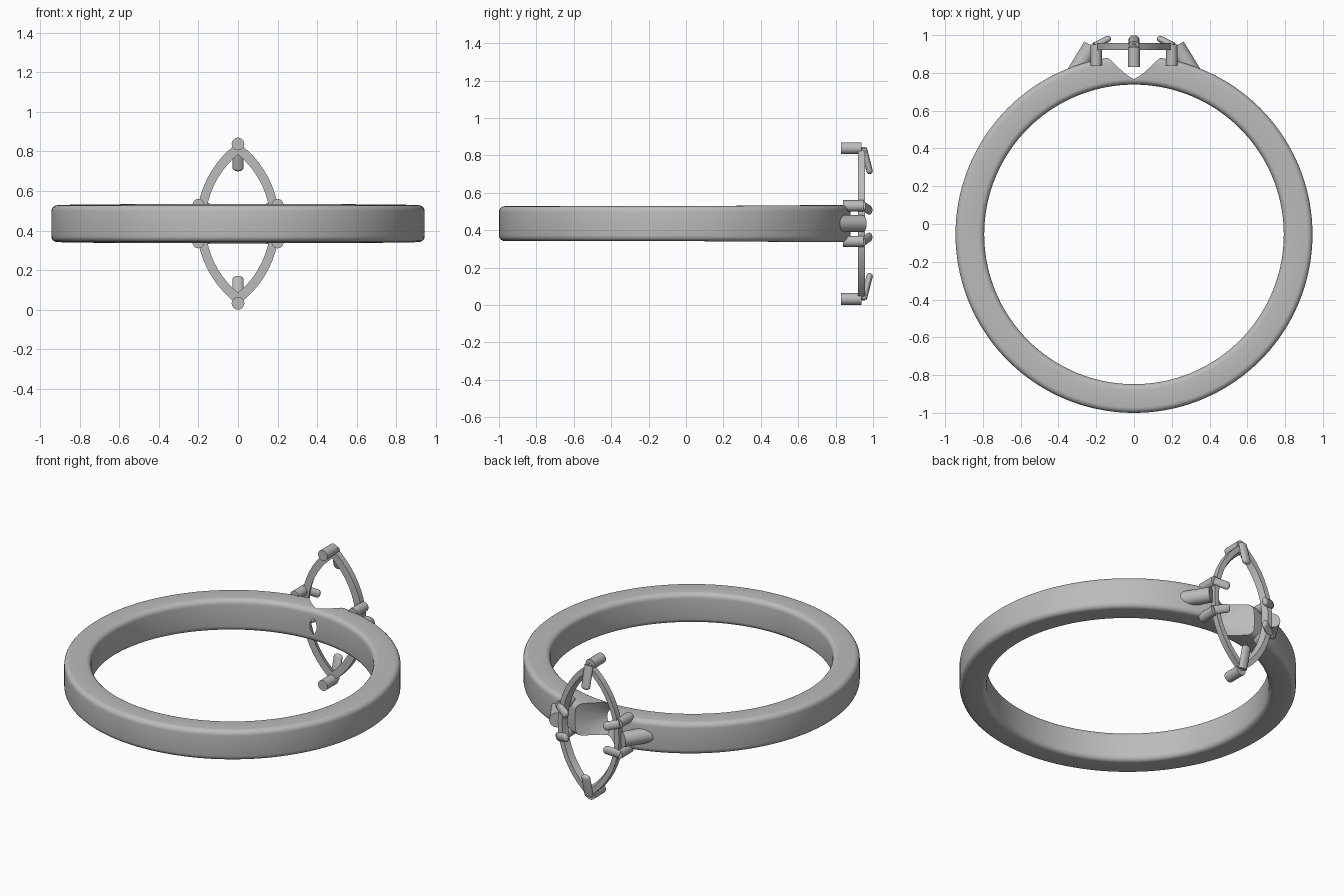
import bpy, bmesh, math
from mathutils import Vector

cube = bpy.data.objects.get("Cube")
if cube:
    bpy.data.objects.remove(cube)

metal = bpy.data.materials.new("grey metal")
metal.use_nodes = True
GREY = (0.5, 0.5, 0.5, 1)
metal.diffuse_color = GREY
metal.node_tree.nodes["Principled BSDF"].inputs["Base Color"].default_value = GREY

MID = 0.435            # height of the centre plane
BAND_Y = -0.055        # centre of the finger band


def finish(name, bm, smooth=35):
    bmesh.ops.recalc_face_normals(bm, faces=bm.faces)
    mesh = bpy.data.meshes.new(name)
    bm.to_mesh(mesh)
    bm.free()
    mesh.materials.append(metal)
    ob = bpy.data.objects.new(name, mesh)
    bpy.context.collection.objects.link(ob)
    shade(ob, smooth)
    return ob


def shade(ob, angle=35):
    bpy.ops.object.select_all(action='DESELECT')
    ob.select_set(True)
    bpy.context.view_layer.objects.active = ob
    bpy.ops.object.shade_smooth_by_angle(angle=math.radians(angle))


def loft(name, rings, closed=False, caps=True, smooth=35):
    """Skin a list of equal-length point loops."""
    bm = bmesh.new()
    loops = [[bm.verts.new(p) for p in ring] for ring in rings]
    pairs = list(zip(loops, loops[1:]))
    if closed:
        pairs.append((loops[-1], loops[0]))
    for a, b in pairs:
        for i in range(len(a)):
            j = (i + 1) % len(a)
            bm.faces.new((a[i], a[j], b[j], b[i]))
    if caps and not closed:
        bm.faces.new(loops[0])
        bm.faces.new(loops[-1])
    return finish(name, bm, smooth)


def marquise(w, h, y, steps=20):
    """Pointed oval of half width w and half height h, in the plane y."""
    c = (h * h - w * w) / (2 * w)
    r = w + c
    a = math.asin(h / r)
    arc = [(r * math.cos(t) - c, r * math.sin(t))
           for t in (-a + 2 * a * i / steps for i in range(steps))]
    return [(x, y, MID + z) for x, z in arc] + [(-x, y, MID - z) for x, z in arc]


def rod(name, start, end, rx, rz, rounded=False):
    """Rod of elliptical section; a rounded one has a domed far end."""
    start, end = Vector(start), Vector(end)
    axis = (end - start).normalized()
    # the wide axis lies across the rod and along the face of the head
    side = axis.cross(Vector((0, 1, 0)))
    if side.length < 0.01:
        side = Vector((1, 0, 0))
    side.normalize()
    up = axis.cross(side)
    stations = [(start, 1)]
    if rounded:
        for i in range(5):
            t = math.radians(20 * i)
            stations.append((end + axis * rz * (math.sin(t) - 1), math.cos(t)))
    else:
        stations.append((end, 1))
    angles = [math.tau * i / 24 for i in range(24)]
    return loft(name, [[p + side * rx * s * math.cos(t) + up * rz * s * math.sin(t)
                        for t in angles] for p, s in stations])


# finger band: rounded rectangle turned around z, a little taller at the back
profile = []
R_IN, R_OUT, HALF, ROUND = 0.793, 0.945, 0.093, 0.03
for k, (cx, cz) in enumerate(((R_OUT - ROUND, HALF - ROUND), (R_IN + ROUND, HALF - ROUND),
                              (R_IN + ROUND, ROUND - HALF), (R_OUT - ROUND, ROUND - HALF))):
    for i in range(6):
        t = math.radians(90 * k + 18 * i)
        profile.append((cx + ROUND * math.cos(t), cz + ROUND * math.sin(t)))
rings = []
for i in range(144):
    t = math.tau * i / 144
    swell = 1 + 0.07 * max(0, math.sin(t))
    rings.append([(r * math.cos(t), BAND_Y + r * math.sin(t), MID + z * swell)
                  for r, z in profile])
band = loft("finger_band", rings, closed=True)

# seat for the stone, cut through the band as a tapering pointed oval
cutter = loft("seat_cutter", [marquise(0.2 * s, 0.4 * s, 0.71 + 0.23 * s)
                              for s in (0.02, 1, 1.15)])
cut = band.modifiers.new("seat", 'BOOLEAN')
cut.operation = 'DIFFERENCE'
cut.solver = 'EXACT'
cut.object = cutter
bpy.ops.object.select_all(action='DESELECT')
band.select_set(True)
bpy.context.view_layer.objects.active = band
bpy.ops.object.modifier_apply(modifier="seat")
bpy.data.objects.remove(cutter)
shade(band)

# pointed oval frame with a bevelled inner edge
loft("setting_frame", [marquise(0.21, 0.41, 0.92), marquise(0.21, 0.41, 0.957),
                       marquise(0.18, 0.37, 0.957), marquise(0.165, 0.35, 0.92)],
     closed=True)

# prongs and claws
for v, height in ((1, "upper"), (-1, "lower")):
    z = MID + v * 0.403
    rod(f"{height}_tip_prong", (0, 0.83, z), (0, 0.938, z), 0.032, 0.032)
    rod(f"{height}_tip_claw", (0, 0.95, z), (0, 0.986, MID + v * 0.265),
        0.028, 0.017, True)
    for s, side in ((1, "left"), (-1, "right")):
        z = MID + v * 0.095
        rod(f"{height}_{side}_prong", (s * 0.2, 0.84, z), (s * 0.2, 0.95, z), 0.03, 0.03)
        rod(f"{height}_{side}_claw", (s * 0.208, 0.945, z),
            (s * 0.125, 0.987, MID + v * 0.068), 0.026, 0.017, True)

# slanted shoulder posts joining the frame to the band
for s, side in ((1, "left"), (-1, "right")):
    rod(f"{side}_shoulder_post", (s * 0.316, 0.792, MID), (s * 0.224, 0.943, MID),
        0.045, 0.045)
